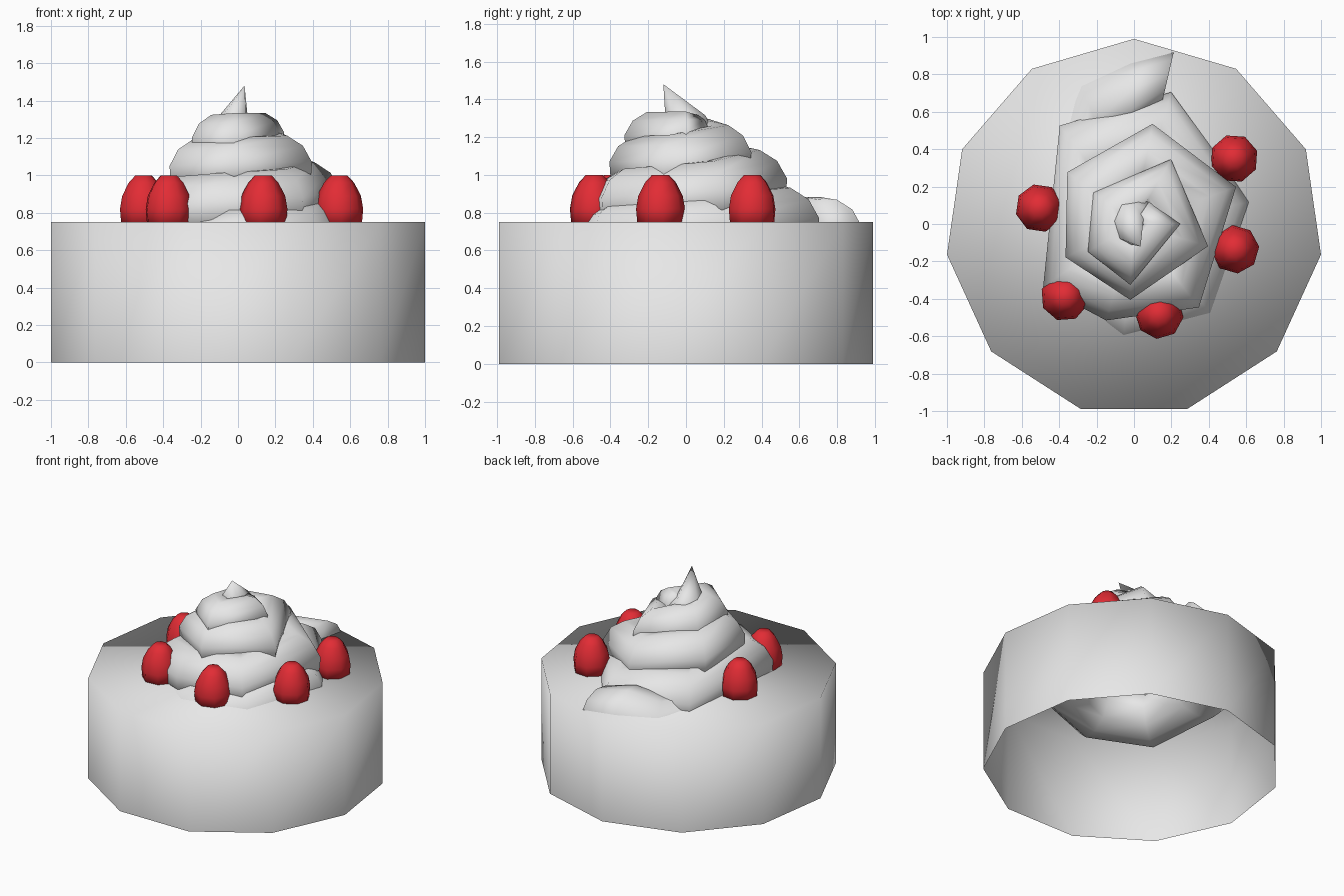
import bpy, bmesh, math
from mathutils import Vector

if "Cube" in bpy.data.objects:
    bpy.data.objects.remove(bpy.data.objects["Cube"])


def material(name, rgb):
    m = bpy.data.materials.new(name)
    m.diffuse_color = (*rgb, 1)
    m.use_nodes = True
    m.node_tree.nodes["Principled BSDF"].inputs["Base Color"].default_value = m.diffuse_color
    return m


CREAM = material("cream_grey", (0.8, 0.8, 0.8))
RED = material("berry_red", (0.76, 0.025, 0.035))


def loft(name, rings, mat, cap_start=False, cap_end=False, tip=None):
    """Skin a list of equal-sized point rings, with optional caps or a tip."""
    bm = bmesh.new()
    rows = [[bm.verts.new(p) for p in ring] for ring in rings]
    n = len(rows[0])
    for a, b in zip(rows, rows[1:]):
        for i in range(n):
            j = (i + 1) % n
            bm.faces.new((a[i], a[j], b[j], b[i]))
    if cap_start:
        bm.faces.new(rows[0][::-1])
    if cap_end:
        bm.faces.new(rows[-1])
    if tip:
        t = bm.verts.new(tip)
        for i in range(n):
            bm.faces.new((rows[-1][i], rows[-1][(i + 1) % n], t))
    bmesh.ops.recalc_face_normals(bm, faces=bm.faces)
    for f in bm.faces:
        f.smooth = True
    me = bpy.data.meshes.new(name)
    bm.to_mesh(me)
    bm.free()
    me.materials.append(mat)
    ob = bpy.data.objects.new(name, me)
    bpy.context.collection.objects.link(ob)
    return ob


def circle(x, y, z, r, n, start=0.0, ry=None):
    ry = r if ry is None else ry
    return [(x + r * math.cos(start + math.tau * i / n),
             y + ry * math.sin(start + math.tau * i / n), z) for i in range(n)]


# Cake: eleven-sided drum, open underneath
loft("cake_base", [circle(0, -0.02, z, 1.01, 11, math.pi / 2) for z in (0, 0.75)],
     CREAM, cap_end=True)

# Piped cream: spiral tube, given by its outer edge (x, y), centre height and radius
path = [
    (0.215, 0.93, 0.735, 0.14), (-0.02, 0.88, 0.72, 0.17), (-0.30, 0.79, 0.66, 0.17),
    (-0.54, 0.32, 0.60, 0.17), (-0.50, -0.36, 0.61, 0.17), (-0.06, -0.65, 0.66, 0.17),
    (0.43, -0.50, 0.70, 0.17), (0.63, 0.12, 0.73, 0.17), (0.20, 0.71, 0.77, 0.17),
    (-0.40, 0.53, 0.80, 0.17), (-0.49, -0.34, 0.83, 0.17), (-0.15, -0.52, 0.86, 0.16),
    (0.35, -0.45, 0.88, 0.16), (0.55, 0.20, 0.92, 0.16), (0.10, 0.54, 0.98, 0.16),
    (-0.36, 0.28, 1.03, 0.15), (-0.37, -0.18, 1.05, 0.15), (-0.02, -0.41, 1.07, 0.14),
    (0.40, -0.12, 1.07, 0.15), (0.20, 0.35, 1.12, 0.15), (-0.22, 0.17, 1.18, 0.13),
    (-0.25, -0.15, 1.20, 0.13), (-0.02, -0.33, 1.21, 0.13), (0.25, 0.00, 1.23, 0.11),
    (0.08, 0.12, 1.25, 0.07),
]
LEAN = 0.25     # each coil leans inward at its top
rings = []
for x, y, z, r in path:
    out = Vector((x, y, 0)).normalized()
    mid = Vector((x, y, z)) - out * r * 1.03
    rings.append([mid + out * r * (math.cos(a) - LEAN * math.sin(a))
                  + Vector((0, 0, r * math.sin(a)))
                  for a in (math.tau * i / 10 for i in range(10))])
loft("cream_swirl", rings, CREAM, True, True)

# Pulled peak of the cream
loft("cream_peak", [circle(0.02, 0, 1.20, 0.17, 7, 0.3),
                    circle(-0.025, 0.0, 1.315, 0.08, 7, 0.3, 0.11)],
     CREAM, True, tip=(0.035, -0.12, 1.48))

# Berries around the swirl
profile = [(0.122, 0.73), (0.13, 0.82), (0.118, 0.89), (0.082, 0.96), (0.045, 1.0)]
spots = [(-0.505, 0.085), (-0.37, -0.39), (0.135, -0.485), (0.54, -0.135), (0.535, 0.35)]
for k, (x, y) in enumerate(spots):
    loft(f"berry_{k + 1}", [circle(x, y, z, r, 8, 0.25 + k) for r, z in profile],
         RED, True, True)
